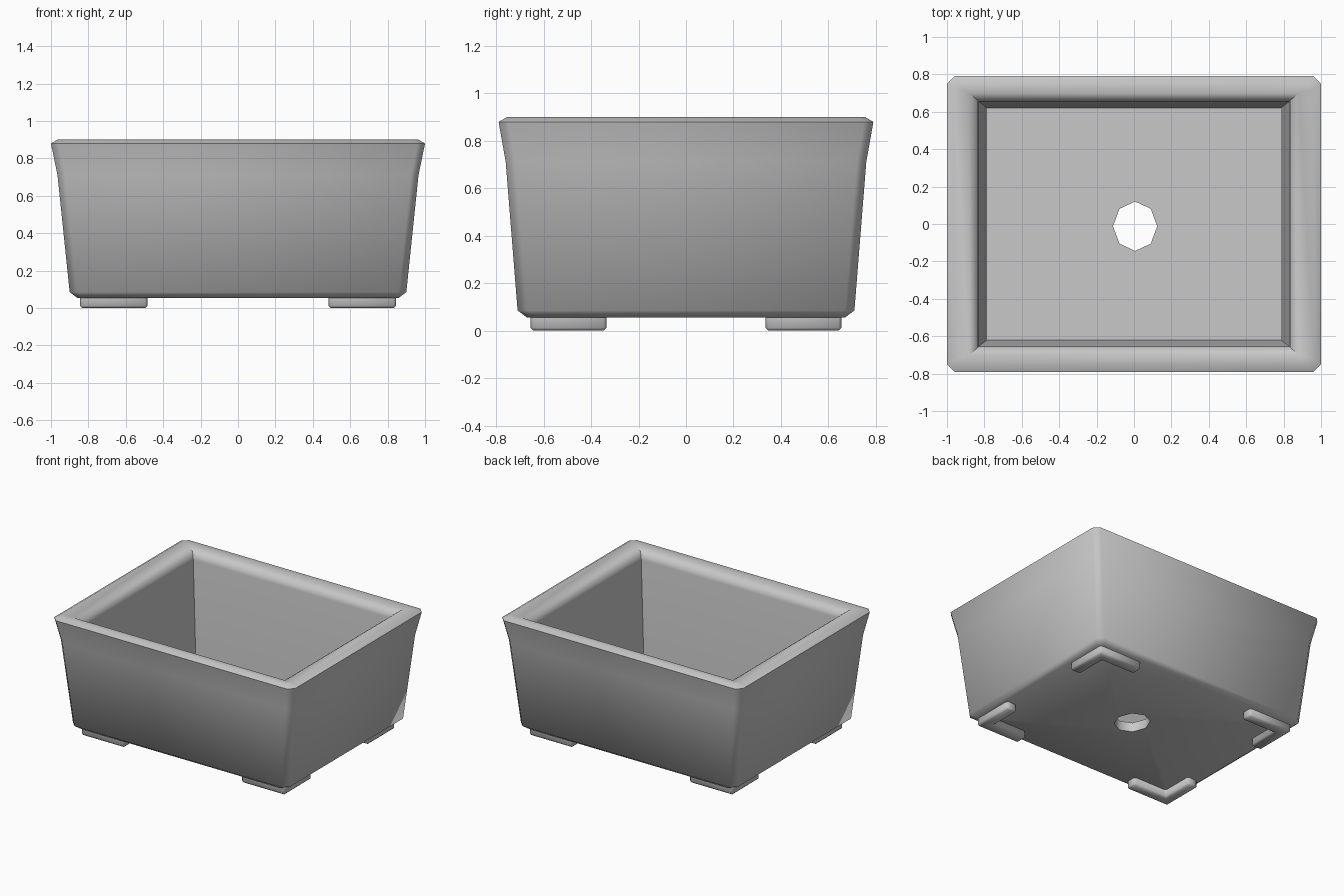
import bpy, bmesh, math

cube = bpy.data.objects.get("Cube")
if cube:
    bpy.data.objects.remove(cube, do_unlink=True)

# One plain grey glaze for everything
glaze = bpy.data.materials.new("grey ceramic")
glaze.use_nodes = True
grey = (0.58, 0.58, 0.58, 1)
glaze.diffuse_color = grey
glaze.node_tree.nodes["Principled BSDF"].inputs["Base Color"].default_value = grey


def finish(name, bm, angle):
    bmesh.ops.remove_doubles(bm, verts=bm.verts, dist=0.0005)
    bmesh.ops.recalc_face_normals(bm, faces=bm.faces)
    mesh = bpy.data.meshes.new(name)
    bm.to_mesh(mesh)
    bm.free()
    mesh.materials.append(glaze)
    obj = bpy.data.objects.new(name, mesh)
    bpy.context.collection.objects.link(obj)
    bpy.ops.object.select_all(action="DESELECT")
    obj.select_set(True)
    bpy.context.view_layer.objects.active = obj
    bpy.ops.object.shade_smooth_by_angle(angle=math.radians(angle))
    return obj


def box_ring(hx, hy, z, c):
    """Rectangle with corners cut by c, as eight points."""
    ring = []
    for sx, sy in ((1, 1), (-1, 1), (-1, -1), (1, -1)):
        pair = [(sx * hx, sy * (hy - c), z), (sx * (hx - c), sy * hy, z)]
        ring += pair if sx * sy > 0 else pair[::-1]
    return ring


def hole_ring(z):
    """Eight-sided drainage hole."""
    return [(0.006 + 0.118 * math.cos(k * math.pi / 4),
             -0.012 + 0.132 * math.sin(k * math.pi / 4), z) for k in range(8)]


# Pot: rings run from the hole, out under the base, up the wall, over the lip and back in
BASE, FLOOR = 0.055, 0.125
profile = [
    (0.86, 0.67, BASE, 0.04),
    (0.90, 0.71, 0.085, 0.04),
    (0.965, 0.76, 0.71, 0.04),
    (1.00, 0.79, 0.88, 0.04),
    (0.965, 0.755, 0.90, 0.03),
    (0.88, 0.70, 0.89, 0),
    (0.835, 0.66, 0.855, 0),
    (0.83, 0.655, 0.82, 0),
    (0.785, 0.62, FLOOR, 0),
]
rings = [hole_ring(BASE)] + [box_ring(*p) for p in profile] + [hole_ring(FLOOR)]

bm = bmesh.new()
loops = [[bm.verts.new(p) for p in ring] for ring in rings]
for a, b in zip(loops, loops[1:] + loops[:1]):
    for k in range(8):
        n = (k + 1) % 8
        bm.faces.new((a[k], a[n], b[n], b[k]))
finish("planter_pot", bm, 50)


# Feet: an L-shaped bar under each corner
def foot(name, sx, sy):
    x0, x1, y0, y1, w = 0.485, 0.845, 0.335, 0.655, 0.085
    outline = [(x0, y1), (x1, y1), (x1, y0), (x1 - w, y0), (x1 - w, y1 - w), (x0, y1 - w)]
    bm = bmesh.new()
    face = bm.faces.new([bm.verts.new((sx * x, sy * y, 0)) for x, y in outline])
    top = bmesh.ops.extrude_face_region(bm, geom=[face])["geom"]
    moved = [v for v in top if isinstance(v, bmesh.types.BMVert)]
    bmesh.ops.translate(bm, verts=moved, vec=(0, 0, BASE + 0.005))
    lower = [e for e in bm.edges if min(v.co.z for v in e.verts) < 0.001]
    bmesh.ops.bevel(bm, geom=lower, offset=0.012, segments=1, affect="EDGES")
    finish(name, bm, 50)


for side, sx in (("left", 1), ("right", -1)):
    for end, sy in (("front", -1), ("back", 1)):
        foot(f"{end}_{side}_foot", sx, sy)
